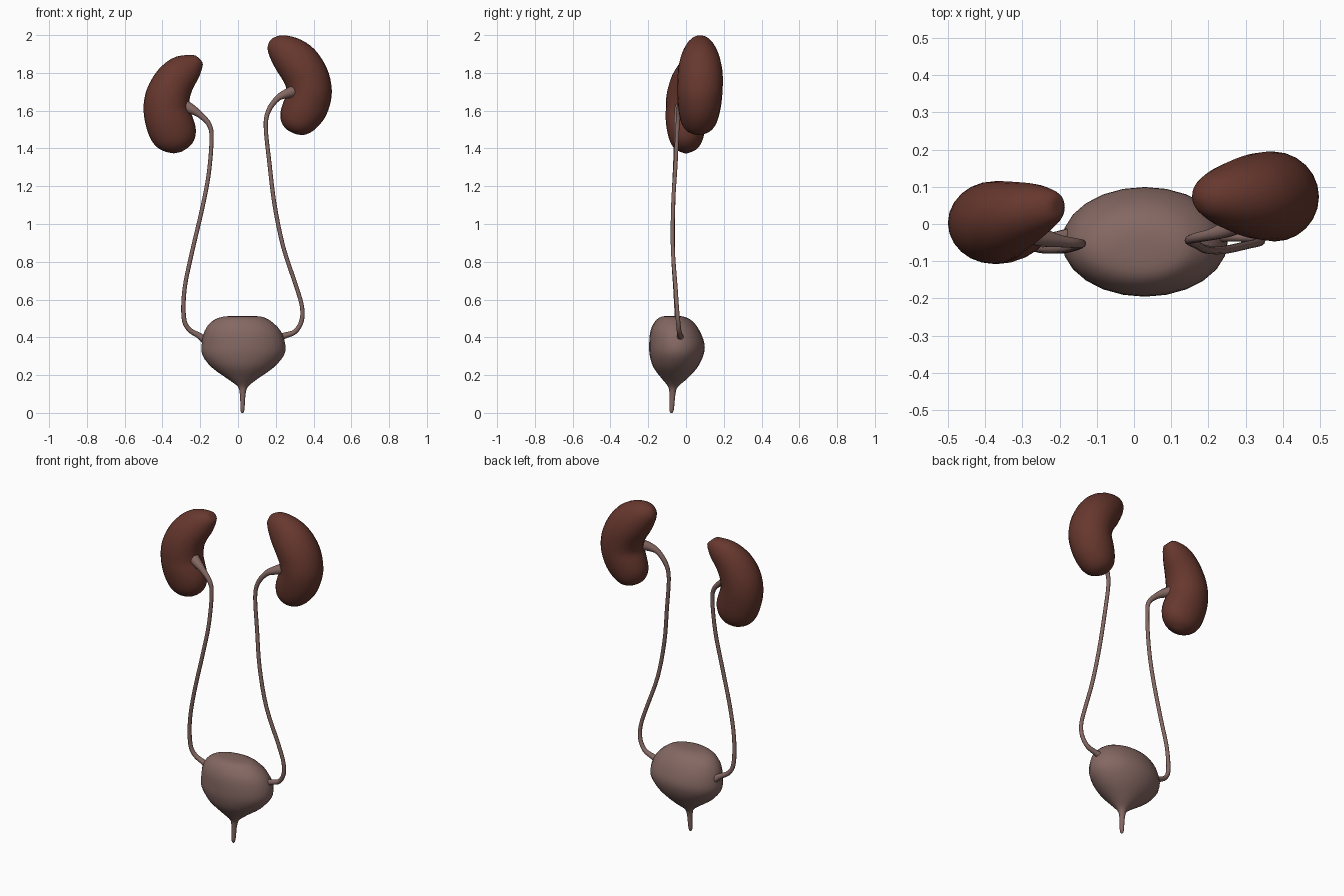
import bpy, bmesh, math
from mathutils import Vector


def material(name, rgb):
    m = bpy.data.materials.new(name)
    m.diffuse_color = (*rgb, 1)
    return m


KIDNEY = material("kidney_brown_red", (0.135, 0.039, 0.027))
TISSUE = material("dusky_pink", (0.235, 0.139, 0.124))


def smooth_rows(rows, steps):
    """Catmull-Rom interpolation of rows of numbers."""
    out = []
    for i in range(len(rows) - 1):
        p0, p1, p2 = rows[max(i - 1, 0)], rows[i], rows[i + 1]
        p3 = rows[min(i + 2, len(rows) - 1)]
        for s in range(steps):
            t = s / steps
            out.append([0.5 * (2 * b + (c - a) * t + (2 * a - 5 * b + 4 * c - d) * t * t
                               + (3 * b - a - 3 * c + d) * t ** 3)
                        for a, b, c, d in zip(p0, p1, p2, p3)])
    out.append(list(rows[-1]))
    return out


def loft(name, rings, sides, mat):
    """Skin through ellipses given as (centre, half axis, half axis)."""
    bm = bmesh.new()
    loops = []
    for c, a, b in rings:
        loops.append([bm.verts.new(c + a * math.cos(2 * math.pi * k / sides)
                                   + b * math.sin(2 * math.pi * k / sides))
                      for k in range(sides)])
    for p, q in zip(loops, loops[1:]):
        for k in range(sides):
            n = (k + 1) % sides
            bm.faces.new((p[k], p[n], q[n], q[k]))
    bm.faces.new(loops[0])
    bm.faces.new(loops[-1])
    bmesh.ops.recalc_face_normals(bm, faces=bm.faces)
    for f in bm.faces:
        f.smooth = True
    me = bpy.data.meshes.new(name)
    bm.to_mesh(me)
    bm.free()
    me.materials.append(mat)
    ob = bpy.data.objects.new(name, me)
    bpy.context.collection.objects.link(ob)
    return ob


def kidney(name, rows):
    """Rows: inner x, inner z, outer x, outer z, centre y, half depth."""
    rings = []
    for xi, zi, xo, zo, y, d in smooth_rows(rows, 3):
        p, q = Vector((xi, y, zi)), Vector((xo, y, zo))
        rings.append(((p + q) / 2, (q - p) / 2, Vector((0, d, 0))))
    loft(name, rings, 24, KIDNEY)


def tube(name, rows):
    """Rows: x, y, z, radius."""
    pts = smooth_rows(rows, 4)
    pos = [Vector(p[:3]) for p in pts]
    rings = []
    for i, p in enumerate(pts):
        t = (pos[min(i + 1, len(pos) - 1)] - pos[max(i - 1, 0)]).normalized()
        a = t.cross(Vector((0, 1, 0))).normalized()
        rings.append((pos[i], a * p[3], t.cross(a) * p[3]))
    loft(name, rings, 10, TISSUE)


# Kidneys: bean outlines, tip to base
kidney("lower_kidney", [
    (-.198, 1.868, -.212, 1.882, .045, .012),
    (-.186, 1.845, -.240, 1.895, .045, .040),
    (-.205, 1.780, -.330, 1.885, .035, .072),
    (-.235, 1.725, -.405, 1.835, .020, .093),
    (-.252, 1.680, -.458, 1.765, .010, .105),
    (-.258, 1.640, -.490, 1.690, .005, .110),
    (-.255, 1.605, -.500, 1.610, .003, .110),
    (-.238, 1.560, -.490, 1.530, .000, .107),
    (-.224, 1.510, -.465, 1.455, .000, .098),
    (-.228, 1.455, -.430, 1.408, .000, .082),
    (-.255, 1.412, -.385, 1.383, .000, .055),
    (-.300, 1.382, -.340, 1.374, .000, .015)])
kidney("upper_kidney", [
    (.166, 1.965, .180, 1.982, .075, .012),
    (.156, 1.930, .230, 1.999, .075, .047),
    (.170, 1.880, .310, 1.985, .075, .078),
    (.200, 1.820, .385, 1.943, .075, .102),
    (.232, 1.770, .440, 1.880, .075, .116),
    (.252, 1.730, .480, 1.800, .075, .120),
    (.258, 1.690, .497, 1.705, .073, .120),
    (.240, 1.645, .485, 1.625, .072, .115),
    (.225, 1.590, .458, 1.560, .070, .105),
    (.230, 1.540, .415, 1.508, .068, .088),
    (.258, 1.500, .375, 1.480, .067, .058),
    (.305, 1.476, .340, 1.470, .067, .016)])

# Bladder with its outlet. Rows: z, left x, right x, front y, back y
rings = []
for z, l, r, f, b in smooth_rows([
        (.514, .005, .045, -.080, -.055),
        (.509, -.080, .125, -.130, -.010),
        (.485, -.138, .175, -.163, .035),
        (.435, -.176, .225, -.188, .072),
        (.365, -.192, .250, -.195, .098),
        (.305, -.188, .243, -.192, .092),
        (.240, -.138, .188, -.172, .060),
        (.180, -.055, .103, -.127, .005),
        (.140, -.002, .054, -.095, -.042),
        (.105, .009, .041, -.088, -.055),
        (.060, .012, .037, -.087, -.060),
        (.015, .013, .034, -.088, -.065),
        (.000, .019, .028, -.082, -.072)], 3):
    rings.append((Vector(((l + r) / 2, (f + b) / 2, z)),
                  Vector(((r - l) / 2, 0, 0)), Vector((0, (b - f) / 2, 0))))
loft("bladder", rings, 24, TISSUE)

# Ureters, flared at both ends
tube("left_ureter", [
    (-.285, -.020, 1.625, .034), (-.245, -.036, 1.607, .026),
    (-.200, -.046, 1.577, .017), (-.152, -.052, 1.525, .013),
    (-.140, -.053, 1.450, .011), (-.155, -.060, 1.264, .011),
    (-.190, -.068, 1.080, .011), (-.246, -.068, .840, .011),
    (-.283, -.057, .655, .011), (-.287, -.048, .506, .012),
    (-.260, -.042, .443, .013), (-.205, -.035, .408, .016),
    (-.160, -.030, .375, .024)])
tube("right_ureter", [
    (.290, .010, 1.700, .032), (.252, -.012, 1.688, .024),
    (.208, -.028, 1.664, .016), (.162, -.038, 1.600, .013),
    (.147, -.045, 1.513, .011), (.167, -.055, 1.317, .011),
    (.193, -.068, 1.105, .011), (.240, -.070, .877, .011),
    (.310, -.055, .665, .011), (.339, -.048, .560, .011),
    (.336, -.042, .485, .012), (.302, -.036, .430, .013),
    (.250, -.032, .410, .016), (.205, -.030, .395, .022)])
